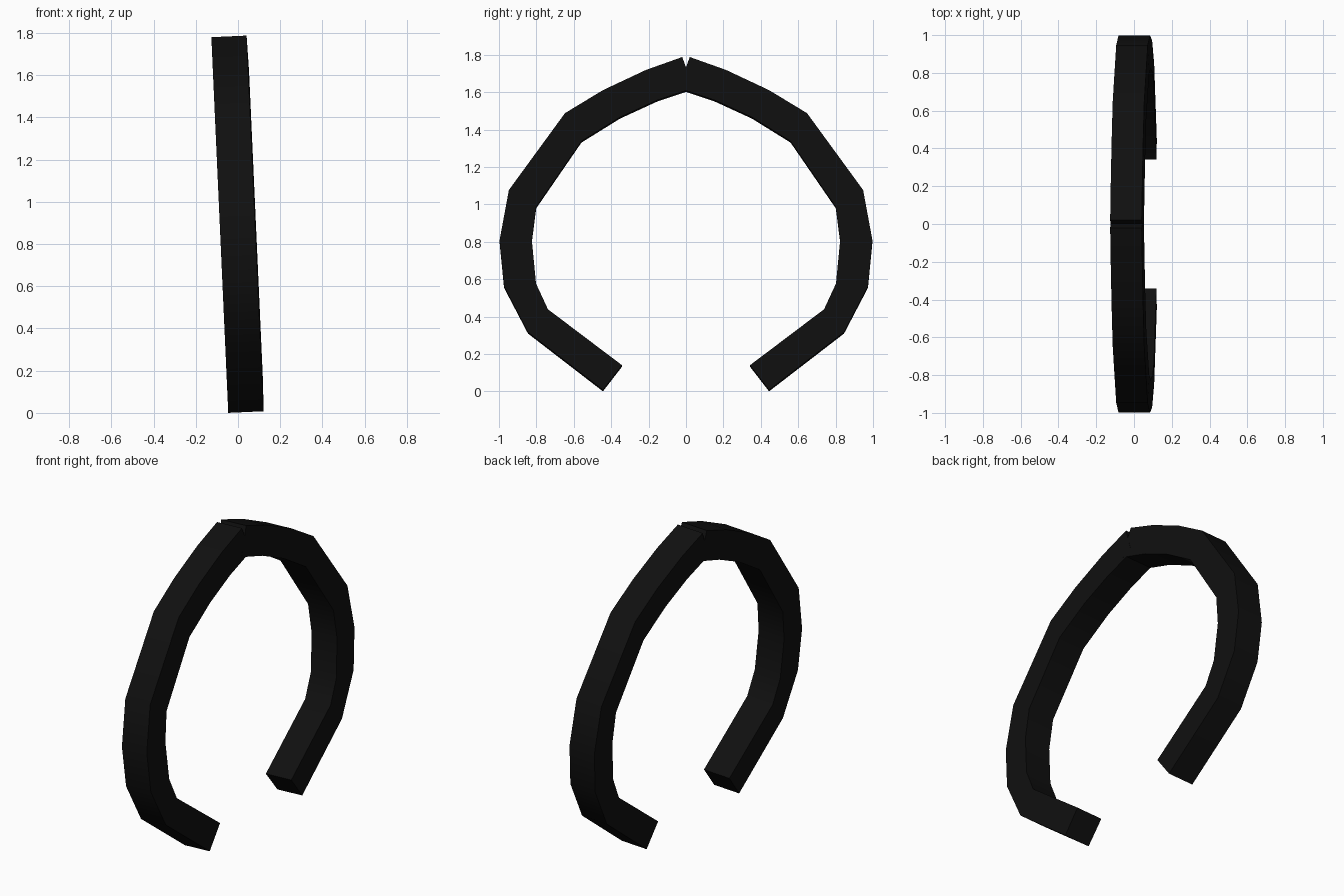
import bpy, bmesh

if "Cube" in bpy.data.objects:
    bpy.data.objects.remove(bpy.data.objects["Cube"])

# Matching outer and inner corners (y, z) of one half, from crown to foot
OUTER = [(0.02, 1.784), (0.214, 1.715), (0.444, 1.607), (0.647, 1.484), (0.947, 1.073),
         (0.997, 0.803), (0.973, 0.558), (0.845, 0.313), (0.444, 0.004)]
INNER = [(-0.04, 1.618), (0.155, 1.553), (0.353, 1.462), (0.559, 1.334), (0.801, 0.982),
         (0.824, 0.803), (0.802, 0.573), (0.738, 0.435), (0.342, 0.136)]
LEAN = 0.045  # sideways tilt of the whole ring


def place(x, y, z):
    """Lean the flat ring slightly toward -x."""
    return (x + 0.038 - LEAN * z, y, z + LEAN * x)


black = bpy.data.materials.new("black")
black.diffuse_color = (0.005, 0.005, 0.005, 1)
black.use_nodes = True
black.node_tree.nodes["Principled BSDF"].inputs["Base Color"].default_value = black.diffuse_color

# Each half is a four-sided bar swept through the corner pairs
for name, side in (("back_half_ring", 1), ("front_half_ring", -1)):
    bm = bmesh.new()
    rings = []
    for (oy, oz), (iy, iz) in zip(OUTER, INNER):
        corners = [(-0.084, oy, oz), (0.083, oy, oz), (0.087, iy, iz), (-0.084, iy, iz)]
        rings.append([bm.verts.new(place(x, side * y, z)) for x, y, z in corners])
    for a, b in zip(rings, rings[1:]):
        for i in range(4):
            j = (i + 1) % 4
            bm.faces.new((a[i], a[j], b[j], b[i]))
    bm.faces.new(rings[0])
    bm.faces.new(rings[-1])
    bmesh.ops.recalc_face_normals(bm, faces=bm.faces)
    mesh = bpy.data.meshes.new(name)
    bm.to_mesh(mesh)
    bm.free()
    mesh.materials.append(black)
    obj = bpy.data.objects.new(name, mesh)
    bpy.context.collection.objects.link(obj)
    bpy.ops.object.select_all(action='DESELECT')
    obj.select_set(True)
    bpy.context.view_layer.objects.active = obj
    bpy.ops.object.shade_smooth_by_angle()
